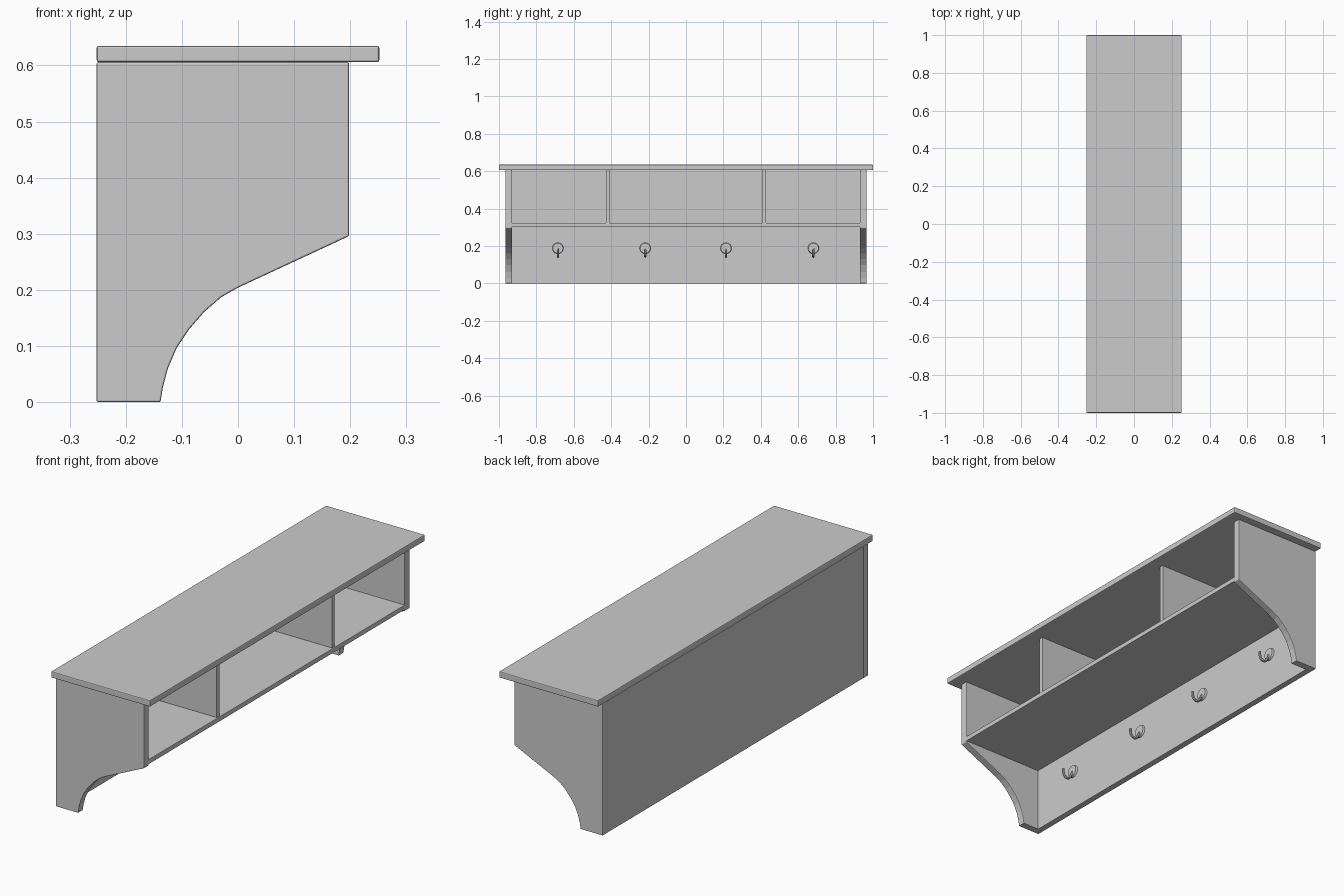
import bpy, bmesh, math
from mathutils import Matrix

if "Cube" in bpy.data.objects:
    bpy.data.objects.remove(bpy.data.objects["Cube"])


def add_mesh(name, bm, bevel=0.0):
    bmesh.ops.recalc_face_normals(bm, faces=bm.faces)
    me = bpy.data.meshes.new(name)
    bm.to_mesh(me)
    bm.free()
    ob = bpy.data.objects.new(name, me)
    bpy.context.collection.objects.link(ob)
    if bevel:
        m = ob.modifiers.new("edge_bevel", 'BEVEL')
        m.width, m.segments, m.limit_method = bevel, 2, 'ANGLE'
        m.angle_limit = math.radians(40)
    return ob


def board(name, x, y, z, bevel=0.002):
    bm = bmesh.new()
    bmesh.ops.create_cube(bm, size=1)
    for v in bm.verts:
        v.co = [r[0] if c < 0 else r[1] for c, r in zip(v.co, (x, y, z))]
    return add_mesh(name, bm, bevel)


def profile_panel(name, pts, y0, y1):
    bm = bmesh.new()
    face = bm.faces.new([bm.verts.new((x, y0, z)) for x, z in pts])
    ext = bmesh.ops.extrude_face_region(bm, geom=[face])["geom"]
    for v in ext:
        if isinstance(v, bmesh.types.BMVert):
            v.co.y = y1
    return add_mesh(name, bm, 0.003)


def smooth(ob):
    bpy.ops.object.select_all(action='DESELECT')
    ob.select_set(True)
    bpy.context.view_layer.objects.active = ob
    bpy.ops.object.shade_smooth_by_angle()


# Top board, back panel and cubby shelf
board("top_board", (-0.252, 0.252), (-1, 1), (0.606, 0.635), 0.004)
board("back_panel", (-0.251, -0.221), (-0.932, 0.932), (0.0, 0.606))
board("cubby_shelf", (-0.222, 0.197), (-0.932, 0.932), (0.301, 0.323))

# Bracket shaped end panels
bracket = [(-0.252, 0), (-0.138, 0), (-0.134, 0.026), (-0.125, 0.06), (-0.109, 0.097),
           (-0.087, 0.13), (-0.06, 0.161), (-0.03, 0.187), (0, 0.204),
           (0.198, 0.296), (0.198, 0.606), (-0.252, 0.606)]
for side, s in (("left", -1), ("right", 1)):
    profile_panel(side + "_end_panel", bracket, s * 0.93, s * 0.965)
    # Upright dividers between the cubbies
    board(side + "_divider", (-0.222, 0.192), (s * 0.419 - 0.01, s * 0.419 + 0.01), (0.322, 0.607))

# Coat hooks: round wall plate with a curved peg
hook_path = [(-0.215, 0.185), (-0.205, 0.16), (-0.19, 0.143), (-0.172, 0.147), (-0.163, 0.165), (-0.163, 0.182)]
for i, y in enumerate((-0.685, -0.218, 0.214, 0.681)):
    bm = bmesh.new()
    bmesh.ops.create_cone(bm, cap_ends=True, segments=24, radius1=0.03, radius2=0.027, depth=0.01,
                          matrix=Matrix.Translation((-0.217, y, 0.188)) @ Matrix.Rotation(math.pi / 2, 4, 'Y'))
    smooth(add_mesh(f"hook_plate_{i + 1}", bm))

    cu = bpy.data.curves.new(f"hook_{i + 1}", 'CURVE')
    cu.dimensions = '3D'
    cu.bevel_depth, cu.bevel_resolution = 0.006, 2
    cu.use_fill_caps = True
    sp = cu.splines.new('BEZIER')
    sp.resolution_u = 4
    sp.bezier_points.add(len(hook_path) - 1)
    for p, (x, z) in zip(sp.bezier_points, hook_path):
        p.co = (x, y, z)
        p.handle_left_type = p.handle_right_type = 'AUTO'
    ob = bpy.data.objects.new(f"hook_{i + 1}", cu)
    bpy.context.collection.objects.link(ob)
    bpy.ops.object.select_all(action='DESELECT')
    ob.select_set(True)
    bpy.context.view_layer.objects.active = ob
    bpy.ops.object.convert(target='MESH')
    smooth(bpy.context.view_layer.objects.active)
